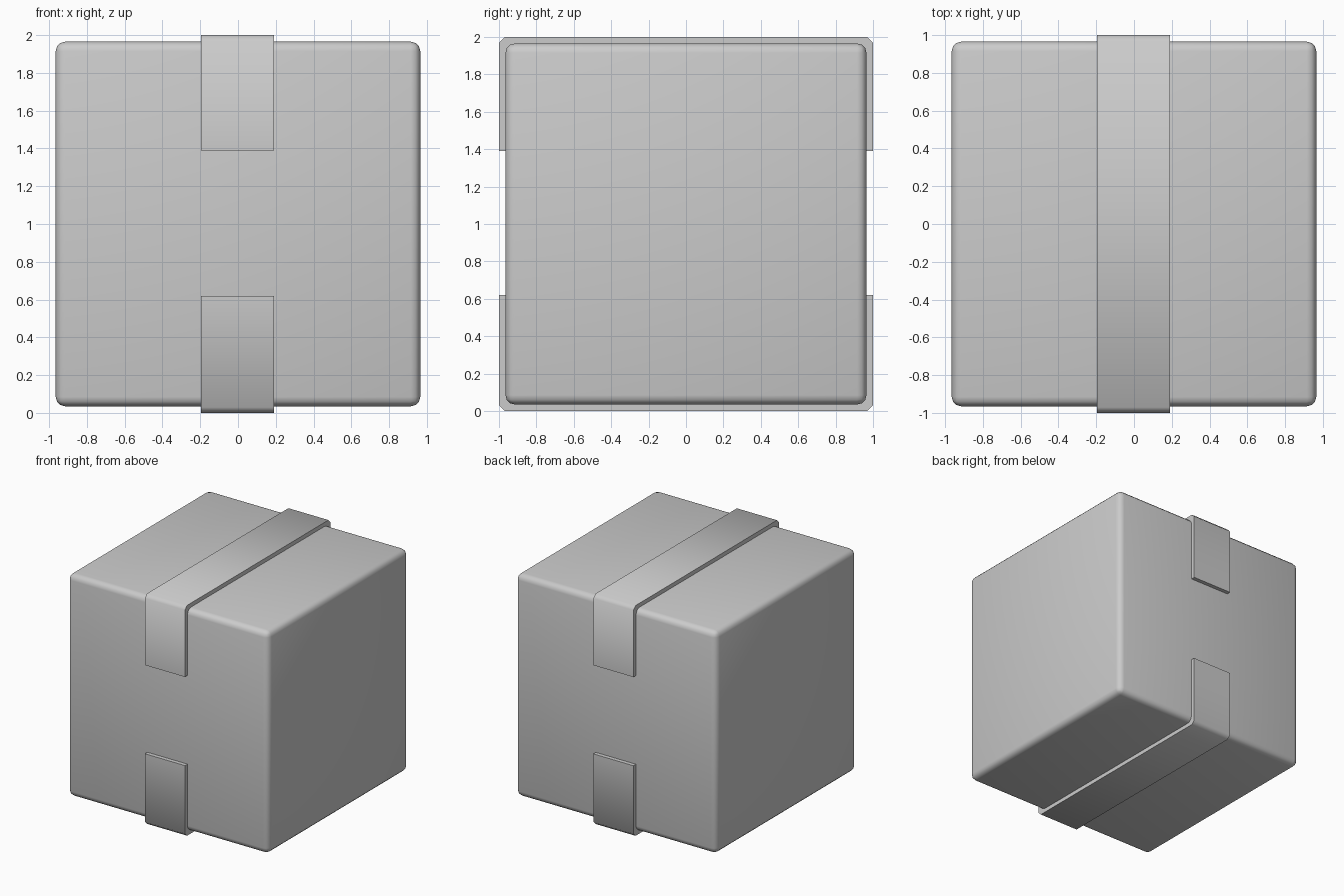
import bpy, bmesh

if "Cube" in bpy.data.objects:
    bpy.data.objects.remove(bpy.data.objects["Cube"])

def finish(bm, name):
    bmesh.ops.recalc_face_normals(bm, faces=bm.faces)
    mesh = bpy.data.meshes.new(name)
    bm.to_mesh(mesh)
    bm.free()
    obj = bpy.data.objects.new(name, mesh)
    bpy.context.collection.objects.link(obj)
    bpy.ops.object.select_all(action='DESELECT')
    obj.select_set(True)
    bpy.context.view_layer.objects.active = obj
    bpy.ops.object.shade_smooth_by_angle(angle=0.9)
    return obj

# Cardboard body: cube with rounded edges
bm = bmesh.new()
bmesh.ops.create_cube(bm, size=1.93)
bmesh.ops.translate(bm, verts=bm.verts, vec=(0, 0, 1))
bmesh.ops.bevel(bm, geom=bm.edges[:], offset=0.05, segments=3,
                profile=0.5, affect='EDGES')
finish(bm, "box_body")

# Tape strip: U-shaped side profile extruded across x, folded over two box edges
def tape(name, z_face, z_end):
    s = 1 if z_face > z_end else -1
    half = [(1.0, z_end), (1.0, z_face - s * 0.03), (0.97, z_face)]
    inner = [(0.92, z_face - s * 0.04), (0.96, z_face - s * 0.08), (0.96, z_end)]
    outer = half + [(-y, z) for y, z in reversed(half)]
    under = [(-y, z) for y, z in reversed(inner)] + inner
    bm = bmesh.new()
    rows = []
    # Pair outer and inner points so the strip is all clean quads
    for (yo, zo), (yi, zi) in zip(outer, reversed(under)):
        rows.append([bm.verts.new(p) for p in (
            (-0.195, yo, zo), (0.19, yo, zo), (0.19, yi, zi), (-0.195, yi, zi))])
    for a, b in zip(rows, rows[1:]):
        for i in range(4):
            j = (i + 1) % 4
            bm.faces.new((a[i], a[j], b[j], b[i]))
    bm.faces.new(rows[0])
    bm.faces.new(rows[-1])
    finish(bm, name)

tape("top_tape", 2.0, 1.39)
tape("bottom_tape", 0.0, 0.62)
